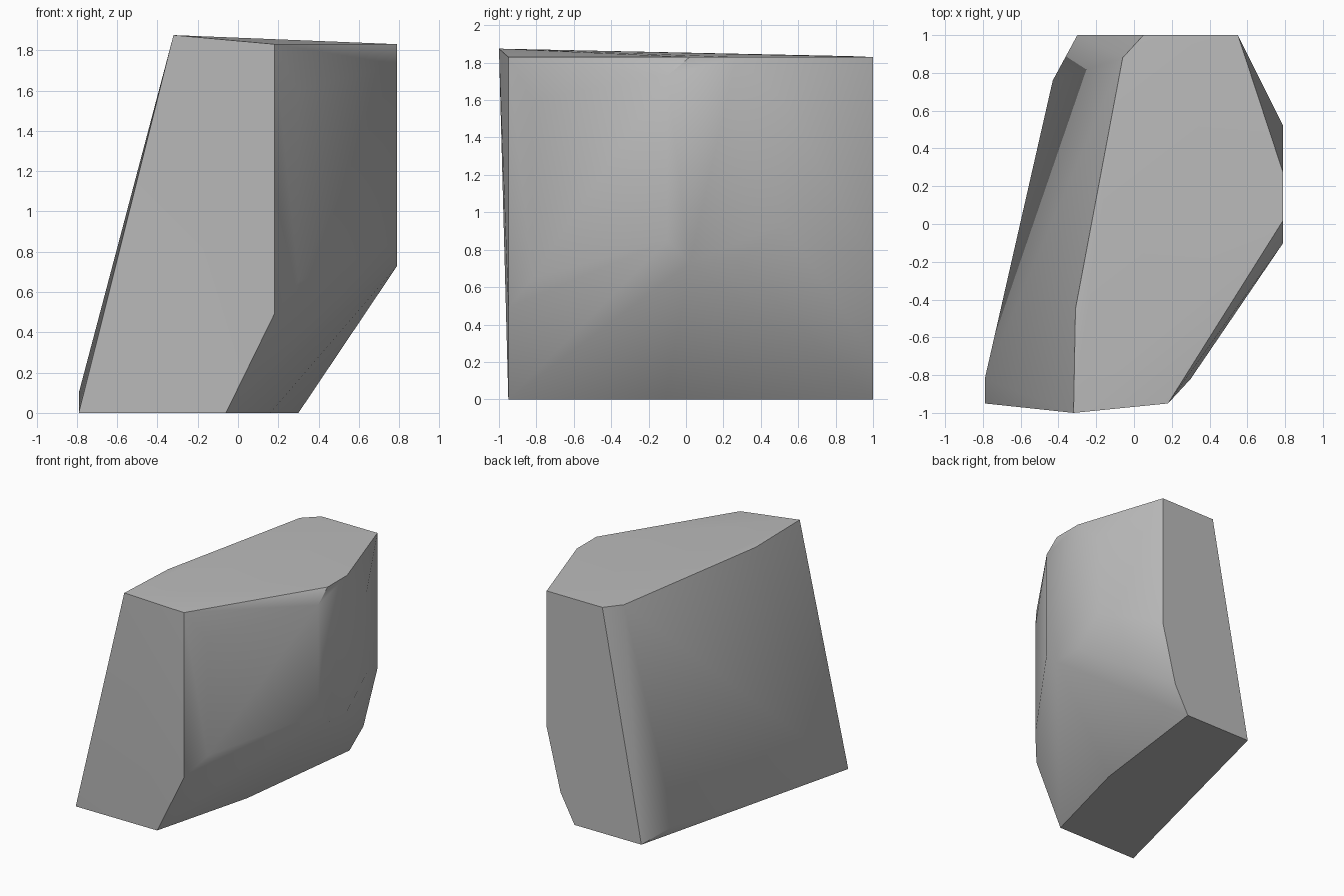
import bpy, bmesh, math

cube = bpy.data.objects.get("Cube")
if cube:
    bpy.data.objects.remove(cube, do_unlink=True)

# Stone colour
stone = bpy.data.materials.new("stone_grey")
stone.use_nodes = True
grey = (0.5, 0.5, 0.5, 1)
stone.diffuse_color = grey
stone.node_tree.nodes["Principled BSDF"].inputs["Base Color"].default_value = grey

# Corners of each flat side, as (across, height) pairs in that side's plane
FRONT = [(-.79, 0), (-.06, 0), (.18, .49), (.18, 1.83)]
BACK = [(-.30, 0), (.30, 0), (.425, .23), (.55, .73), (.55, 1.83), (.05, 1.83)]
LEFT = [(-.10, .85), (.02, .73), (.27, .73), (.52, .94),
        (.52, 1.60), (.27, 1.83), (.02, 1.83), (-.10, 1.73)]

corners = [(x, -.95, z) for x, z in FRONT]
corners += [(x, 1, z) for x, z in BACK]
corners += [(.79, y, z) for y, z in LEFT]
# Top edge over the leaning side
corners += [(-.32, -1, 1.875), (-.31, -.45, 1.86), (-.06, .88, 1.835)]
# Lower chamfer of the leaning side, underside corner, front chamfer
corners += [(-.79, -.82, .1), (-.43, .76, .1), (.16, -.11, 0)]
corners += [(.30, -.82, .65), (.30, -.82, 1.6)]

# Wrap the corners in one convex block and merge flat regions
bm = bmesh.new()
for c in corners:
    bm.verts.new(c)
hull = bmesh.ops.convex_hull(bm, input=bm.verts[:])
loose = [v for v in bm.verts if not v.link_faces]
bmesh.ops.delete(bm, geom=loose, context='VERTS')
bmesh.ops.dissolve_limit(bm, angle_limit=math.radians(1),
                         verts=bm.verts[:], edges=bm.edges[:])
bmesh.ops.recalc_face_normals(bm, faces=bm.faces[:])

mesh = bpy.data.meshes.new("rock_block")
bm.to_mesh(mesh)
bm.free()
mesh.materials.append(stone)
rock = bpy.data.objects.new("rock_block", mesh)
bpy.context.collection.objects.link(rock)

# Soft shading with crisp main edges
bpy.ops.object.select_all(action='DESELECT')
rock.select_set(True)
bpy.context.view_layer.objects.active = rock
bpy.ops.object.shade_smooth_by_angle(angle=math.radians(40))
